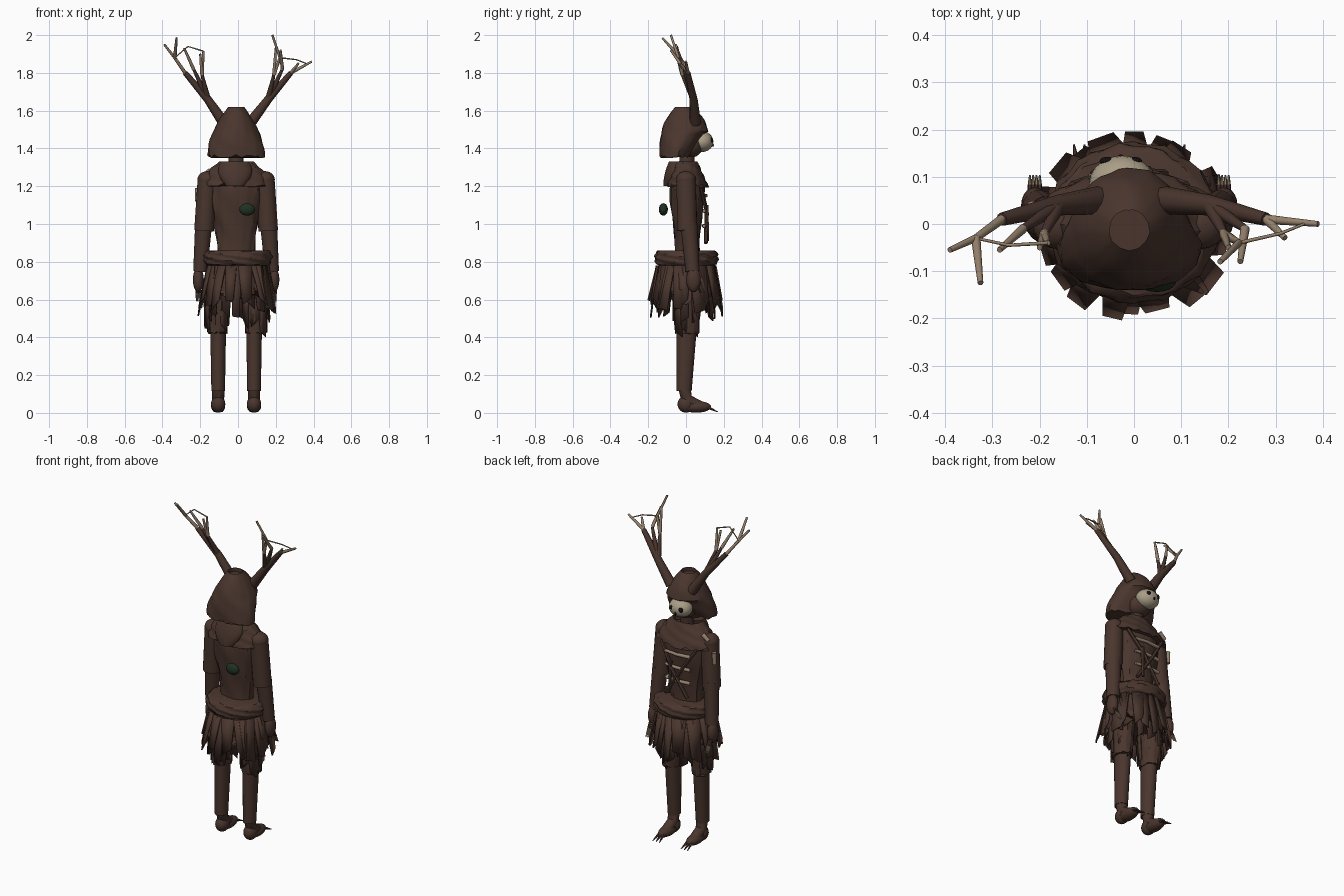
import bpy, bmesh, math, random
from mathutils import Vector, Matrix

random.seed(7)
if "Cube" in bpy.data.objects:
    bpy.data.objects.remove(bpy.data.objects["Cube"], do_unlink=True)

SIDES = ((1, "left"), (-1, "right"))
MID = -.01  # the body stands slightly off the centre line


def material(name, *colour):
    mat = bpy.data.materials.new(name)
    mat.use_nodes = True
    mat.diffuse_color = (*colour, 1)
    mat.node_tree.nodes["Principled BSDF"].inputs["Base Color"].default_value = (*colour, 1)
    return mat


BROWN = material("dark brown", .068, .036, .027)
BONE = material("weathered bone", .3, .22, .15)
SKULL = material("pale skull", .4, .34, .24)
GREEN = material("dark green", .014, .03, .015)
BLACK = material("black", .006, .005, .005)


def finish(name, bm, mat):
    """Turn the bmesh into a named object with smooth faces and sharp edges."""
    bmesh.ops.recalc_face_normals(bm, faces=bm.faces)
    mesh = bpy.data.meshes.new(name)
    bm.to_mesh(mesh)
    bm.free()
    mesh.materials.append(mat)
    part = bpy.data.objects.new(name, mesh)
    bpy.context.collection.objects.link(part)
    bpy.ops.object.select_all(action="DESELECT")
    part.select_set(True)
    bpy.context.view_layer.objects.active = part
    bpy.ops.object.shade_smooth_by_angle(angle=math.radians(40))
    return part


def skin(bm, rings):
    """Bridge rings of points into a capped skin and return the last cap."""
    rows = [[bm.verts.new(point) for point in ring] for ring in rings]
    for lower, upper in zip(rows, rows[1:]):
        for i in range(len(lower)):
            bm.faces.new((lower[i - 1], lower[i], upper[i], upper[i - 1]))
    bm.faces.new(rows[0])
    return bm.faces.new(rows[-1])


def loft(name, bottom, top, outline, x=MID, fold=0.0, ragged=0.0, steps=12, hollow=0.0):
    """Stack ovals; outline(t) gives half width, back and front at height share t."""
    sides = 36
    rings = []
    for k in range(steps + 1):
        t = k / steps
        width, back, front = outline(t)
        ring = []
        for i in range(sides):
            angle = math.tau * i / sides
            crease = 1 + fold * math.sin(9 * angle + 6 * t) * math.cos(4 * angle - 9 * t)
            ring.append(Vector((x + width * crease * math.cos(angle),
                                (back + front) / 2 + (front - back) / 2 * crease * math.sin(angle),
                                bottom + (top - bottom) * t)))
            if k == 0:
                ring[-1].z += random.uniform(-ragged, ragged)
        rings.append(ring)
    bm = bmesh.new()
    cap = skin(bm, rings)
    if hollow:
        bmesh.ops.inset_region(bm, faces=[cap], thickness=hollow)
        bmesh.ops.translate(bm, verts=cap.verts, vec=(0, 0, -hollow * 2))
    return finish(name, bm, BROWN)


def tubes(name, mat, paths, thick, thin, sides=10):
    """Tapered round limbs along paths of points."""
    bm = bmesh.new()
    for path in paths:
        points = [Vector(point) for point in path]
        last = len(points) - 1
        rings = []
        for i, point in enumerate(points):
            turn = (points[min(i + 1, last)] - points[max(i - 1, 0)]).to_track_quat("Z", "Y")
            radius = thick + (thin - thick) * i / last
            angles = [math.tau * k / sides for k in range(sides)]
            rings.append([point + turn @ Vector((math.cos(a), math.sin(a), 0)) * radius for a in angles])
        skin(bm, rings)
    return finish(name, bm, mat)


def ball(name, mat, centre, size):
    bm = bmesh.new()
    bmesh.ops.create_uvsphere(bm, u_segments=20, v_segments=12, radius=1,
                              matrix=Matrix.Translation(centre) @ Matrix.Diagonal((*size, 1)))
    return finish(name, bm, mat)


def tatters(name, count, x, inner, outer, top, low, wide):
    """Hanging torn strips around an oval."""
    bm = bmesh.new()
    for i in range(count):
        angle = math.tau * (i + random.uniform(-.3, .3)) / count
        out = Vector((math.cos(angle), math.sin(angle) * .95, 0))
        side = Vector((-out.y, out.x, 0)) * wide * random.uniform(.6, 1)
        slant = Vector((0, 0, random.uniform(-.03, .03)))
        upper = Vector((x, 0, top)) + out * inner
        lower = Vector((x, 0, low + random.uniform(0, .1))) + out * outer * random.uniform(.92, 1.03)
        corners = (upper - side, upper + side, lower + side * .8 + slant, lower - side * .6 - slant)
        bm.faces.new([bm.verts.new(corner) for corner in corners])
    part = finish(name, bm, BROWN)
    cloth = part.modifiers.new("cloth thickness", "SOLIDIFY")
    cloth.thickness = .008
    cloth.offset = 0


# Hood: swept back below the face, brow ridge above it, hollow crown
def hood_outline(t):
    front = .02 + t / 6 if t < .46 else .124 - .094 * t ** 4
    return .152 - .11 * t ** 1.8, -.14 + .085 * t ** 3, front


loft("hood", 1.36, 1.62, hood_outline, fold=.03, ragged=.012, steps=18, hollow=.012)
ball("head", BROWN, (MID, .02, 1.415), (.075, .07, .065))
tubes("neck", BROWN, [[(MID, 0, 1.28), (MID, .01, 1.4)]], .04, .04, 16)

# Skull mask under the brow
ball("skull", SKULL, (-.025, .085, 1.436), (.07, .06, .055))
for s, side in SIDES:
    ball(side + "_eye_socket", BLACK, (s * .029 - .028, .133, 1.443), (.016, .009, .015))
ball("nose_hole", BLACK, (-.028, .143, 1.418), (.006, .004, .01))

# Antler trunks with two dark branches each
for s, side in SIDES:
    root = Vector((s * .07 + MID / 2, .05, 1.535))
    crook = Vector((s * .16, .04, 1.66))
    fork = Vector((s * .28, .01, 1.8))
    inner_fork = Vector((s * .235, -.01, 1.82))
    low_fork = Vector((s * .19, -.02, 1.79))
    tubes(side + "_antler_trunk", BROWN, [[root, crook, fork]], .03, .014)
    tubes(side + "_antler_branches", BROWN, [[crook, inner_fork], [crook, low_fork]], .017, .008)

    # Bare bone tips differ from side to side
    if side == "left":
        bend = Vector((.222, -.04, 1.88))
        twig = [bend, (.31, -.02, 1.87), (.36, 0, 1.85)]
        tips = [[fork, (.39, 0, 1.86)], [fork, (.32, -.03, 1.85)], [low_fork, bend, (.182, -.08, 2)],
                [low_fork, (.2, -.05, 1.93)], [inner_fork, (.225, -.08, 1.92)]]
    else:
        bend = Vector((-.183, -.04, 1.915))
        spur = Vector((-.335, -.03, 1.88))
        twig = [bend, (-.265, -.045, 1.94), spur]
        tips = [[fork, spur, (-.39, -.055, 1.95)], [spur, (-.325, -.125, 1.985)],
                [inner_fork, (-.285, -.055, 1.93)], [low_fork, bend], [low_fork, (-.2, -.05, 1.9)]]
    tubes(side + "_antler_tips", BONE, tips, .01, .006)
    tubes(side + "_antler_twig", BONE, [twig], .004, .003)


# Torso with a narrow waist and closing shoulders
def torso_outline(t):
    width = (.122 - .022 * math.cos(4.5 * t - .45)) * (1 - .45 * t ** 12)
    return width, .01 - .68 * width, .01 + .61 * width


loft("torso", .82, 1.3, torso_outline, fold=.06, steps=20)
loft("shoulder_mantle", 1.205, 1.33, lambda t: (.19 - .1 * t ** 1.5, .03 * t - .1, .115 - .055 * t),
     fold=.06, ragged=.014, hollow=.03)
loft("back_scarf", 1.2, 1.33, lambda t: (.05 + .04 * math.sin(2.5 * t), .03 * t * t - .12, .06 * t - .05), x=-.015)
ball("back_stone", GREEN, (.048, -.12, 1.077), (.042, .024, .033))

# Crossed chest straps, rib bones and the shoulder bone
tubes("chest_straps", BROWN, [[(MID + s * .12, .08, 1.2), (MID + s * .03, .11, 1.06), (MID - s * .075, .105, .9)]
                              for s, side in SIDES], .011, .011, 6)
tubes("hanging_cord", BROWN, [[(.03, .108, 1.1), (.03, .115, .91)]], .012, .009, 6)
tubes("chest_ribs", BONE, [[(-.095, .095, z), (MID, .105, z), (.07, .095, z)] for z in (.99, 1.07, 1.15)], .011, .009)
tubes("shoulder_bones", BONE, [[(-.145, .045, 1.285), (-.185, .045, 1.255)],
                               [(-.215, .035, 1.19), (-.218, .035, 1.12)]], .014, .011)


# Belt roll and tattered skirt
def belt_outline(t):
    bulge = .02 * math.sin(math.pi * t) ** .5
    return .16 + bulge, -.145 - bulge, .15 + bulge


loft("belt_roll", .78, .86, belt_outline, x=0, fold=.05, ragged=.012)
loft("skirt", .61, .8, lambda t: (.18 - .035 * t, .03 * t - .165, .165 - .025 * t), x=0, fold=.07, ragged=.04)
tatters("skirt_outer_tatters", 20, 0, .16, .208, .78, .5, .045)
tatters("skirt_inner_tatters", 16, 0, .14, .17, .78, .49, .04)

for s, side in SIDES:
    # Sleeve, forearm and hand
    shoulder = Vector((MID + s * .152, 0, 1.235))
    cuff = Vector((MID + s * .17, .008, .965))
    elbow = Vector((MID + s * .172, .015, 1))
    wrist = Vector((MID + s * .19, .035, .75))
    palm = Vector((MID + s * .2, .04, .705))
    ball(side + "_shoulder", BROWN, shoulder, (.053, .053, .045))
    tubes(side + "_sleeve", BROWN, [[shoulder, cuff]], .052, .052, 18)
    tubes(side + "_forearm", BROWN, [[elbow, wrist]], .045, .037, 18)
    ball(side + "_hand", BROWN, palm, (.029, .038, .065))
    knuckles = [palm + Vector((k * .007, .015, -.02)) for k in (-1.5, -.5, .5, 1.5)]
    finger = Vector((0, .025, -.05))
    tubes(side + "_fingers", BROWN, [[k, k + finger] for k in knuckles], .006, .005, 6)
    tubes(side + "_finger_claws", BONE, [[k + finger, k + finger * 1.9] for k in knuckles], .005, .002, 6)

    # Ragged shorts and bare leg
    hip = MID + s * .1
    loft(side + "_shorts_leg", .425, .7, lambda t: (.052 + .016 * t, -.058 - .02 * t, .068 + .02 * t),
         x=hip, fold=.06, ragged=.008)
    tatters(side + "_shorts_tatters", 7, hip, .066, .06, .65, .415, .035)
    foot = MID + s * .095
    loft(side + "_leg", .115, .46, lambda t: (.036 + .006 * t, -.05, .03 + .028 * t), x=foot)

    # Foot with three toe claws
    tubes(side + "_instep", BROWN, [[(foot, -.008, .13), (foot, .005, .07), (foot, .07, .034)]], .033, .031, 16)
    ball(side + "_heel", BROWN, (foot, 0, .046), (.038, .045, .045))
    ball(side + "_forefoot", BROWN, (foot, .055, .032), (.037, .078, .031))
    tubes(side + "_toe_claws", BROWN, [[(foot + spread, .115, .03), (foot + spread * 1.6, .168, .005)]
                                       for spread in (-.014, 0, .014)], .01, .002, 6)
